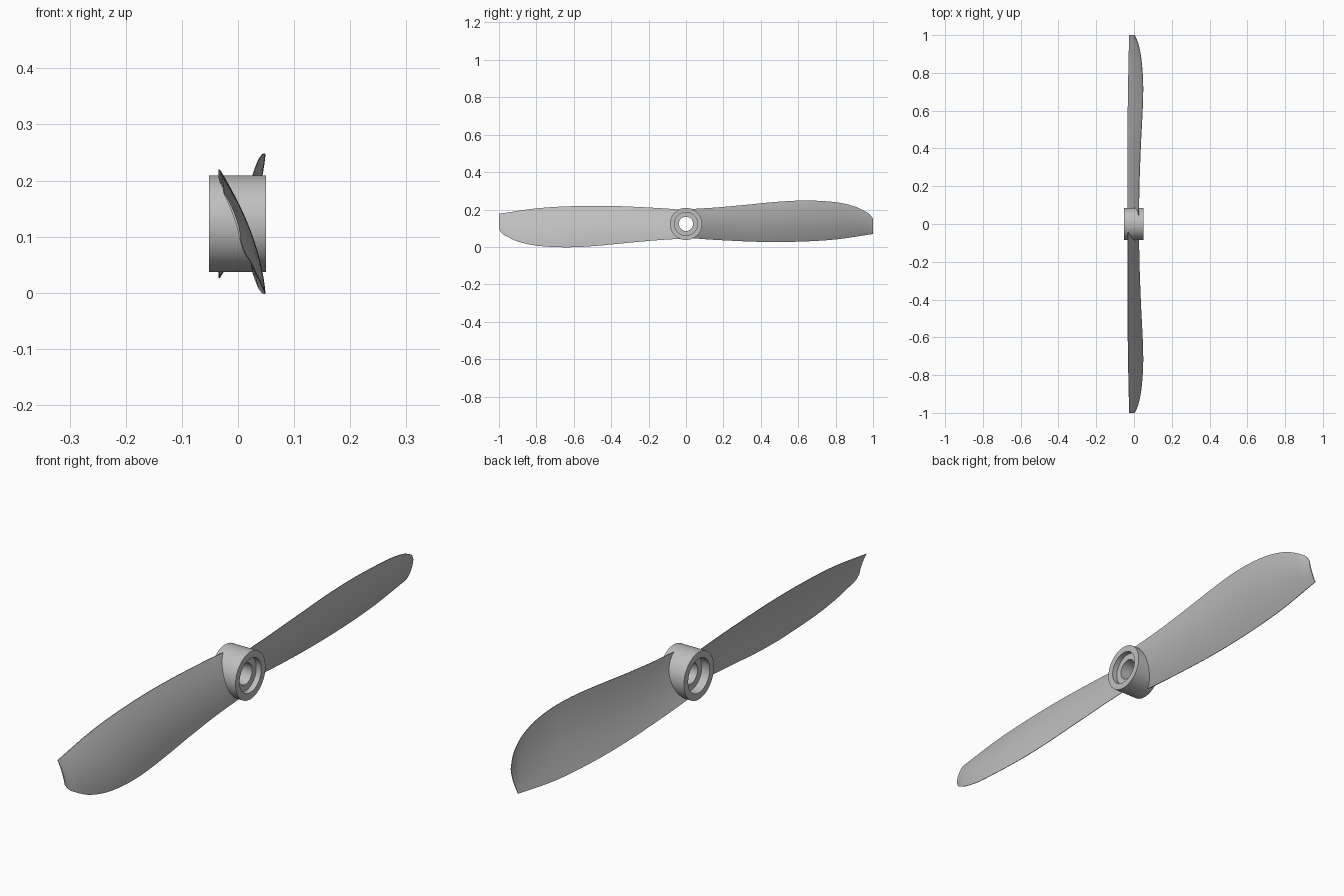
import bpy, bmesh, math
from mathutils import Matrix, Vector

cube = bpy.data.objects.get("Cube")
if cube:
    bpy.data.objects.remove(cube)

CENTRE = Vector((0, 0, 0.123))   # hub axis runs along x through this point
SPAN, CHORD = 40, 14             # blade grid resolution

grey = bpy.data.materials.new("plain grey")
grey.use_nodes = True
colour = (0.52, 0.52, 0.52, 1)
grey.diffuse_color = colour
grey.node_tree.nodes["Principled BSDF"].inputs["Base Color"].default_value = colour


def finish(name, bm, angle):
    bmesh.ops.recalc_face_normals(bm, faces=bm.faces)
    mesh = bpy.data.meshes.new(name)
    bm.to_mesh(mesh)
    bm.free()
    mesh.materials.append(grey)
    obj = bpy.data.objects.new(name, mesh)
    bpy.context.collection.objects.link(obj)
    bpy.ops.object.select_all(action="DESELECT")
    obj.select_set(True)
    bpy.context.view_layer.objects.active = obj
    bpy.ops.object.shade_smooth_by_angle(angle=math.radians(angle))
    return obj


def curve(knots, y):
    """Smooth curve through (y, value) knots."""
    slope = lambda a, b: (b[1] - a[1]) / (b[0] - a[0])
    last = len(knots) - 1
    i = max(k for k in range(last) if knots[k][0] <= y or k == 0)
    a, b = knots[i], knots[i + 1]
    ma = slope(knots[max(i - 1, 0)], b)
    mb = slope(a, knots[min(i + 2, last)])
    h = b[0] - a[0]
    t = max(0, (y - a[0]) / h)
    return ((2*t**3 - 3*t**2 + 1) * a[1] + (t**3 - 2*t**2 + t) * h * ma
            + (3*t**2 - 2*t**3) * b[1] + (t**3 - t**2) * h * mb)


# Blade outline: edge heights relative to the axis, and their offsets along x
TOP_Z = [(0, 0.078), (0.15, 0.087), (0.3, 0.1), (0.5, 0.119), (0.65, 0.125),
         (0.8, 0.116), (0.9, 0.094), (0.96, 0.066), (0.985, 0.049), (1, 0.028)]
LOW_Z = [(0, -0.074), (0.15, -0.085), (0.4, -0.096), (0.6, -0.095), (0.8, -0.083), (1, -0.054)]
TOP_X = [(0, 0.025), (0.2, 0.028), (0.4, 0.035), (0.7, 0.048), (0.85, 0.041), (0.95, 0.024), (1, 0.004)]
LOW_X = [(0, -0.033), (0.4, -0.034), (0.7, -0.031), (1, -0.025)]


def blade_point(t, s, side):
    """t runs root to tip, s runs low edge to top edge, side picks the face."""
    root_z = LOW_Z[0][1] + s * (TOP_Z[0][1] - LOW_Z[0][1])
    root_y = math.sqrt(max(0.079**2 - root_z**2, 0.0001))
    y = root_y + (1 - root_y) * (1 - (1 - t)**1.5)
    low_z, top_z = curve(LOW_Z, y), curve(TOP_Z, y)
    low_x, top_x = curve(LOW_X, y), curve(TOP_X, y)
    bulge = 4 * s * (1 - s)
    size = (top_z - low_z) / 0.22
    x = low_x + s * (top_x - low_x) + bulge * size * 0.012
    x += side * (0.001 + 0.003 * bulge * size)
    return Vector((x, y, low_z + s * (top_z - low_z)))


def add_blade(name, turn):
    bm = bmesh.new()
    loop = [(j / CHORD, 1) for j in range(CHORD + 1)]
    loop += [(j / CHORD, -1) for j in range(CHORD, -1, -1)]
    rings = [[bm.verts.new(blade_point(i / SPAN, s, side)) for s, side in loop]
             for i in range(SPAN + 1)]
    n = len(loop)
    for a, b in zip(rings, rings[1:]):
        for j in range(n):
            bm.faces.new((a[j], a[(j + 1) % n], b[(j + 1) % n], b[j]))
    # Close root and tip with strips between the two faces
    for ring in (rings[0], rings[-1]):
        for j in range(CHORD):
            bm.faces.new((ring[j], ring[j + 1], ring[n - 2 - j], ring[n - 1 - j]))
    bm.transform(Matrix.Translation(CENTRE) @ Matrix.Rotation(turn, 4, "X"))
    return finish(name, bm, 40)


# Hub: one closed profile spun round the axis, recessed on both ends
def add_hub():
    profile = [(-0.052, 0.086), (0.05, 0.086), (0.05, 0.062), (0.03, 0.062),
               (0.03, 0.038), (-0.02, 0.038), (-0.02, 0.062), (-0.052, 0.062)]
    bm = bmesh.new()
    verts = [bm.verts.new((x, 0, r)) for x, r in profile]
    edges = [bm.edges.new((v, verts[(i + 1) % len(verts)])) for i, v in enumerate(verts)]
    bmesh.ops.spin(bm, geom=verts + edges, cent=(0, 0, 0), axis=(1, 0, 0),
                   angle=math.tau, steps=64, use_duplicate=False)
    bmesh.ops.remove_doubles(bm, verts=bm.verts, dist=0.0001)
    bm.transform(Matrix.Translation(CENTRE))
    return finish("hub", bm, 30)


add_hub()
add_blade("back_blade", 0)
add_blade("front_blade", math.pi)
